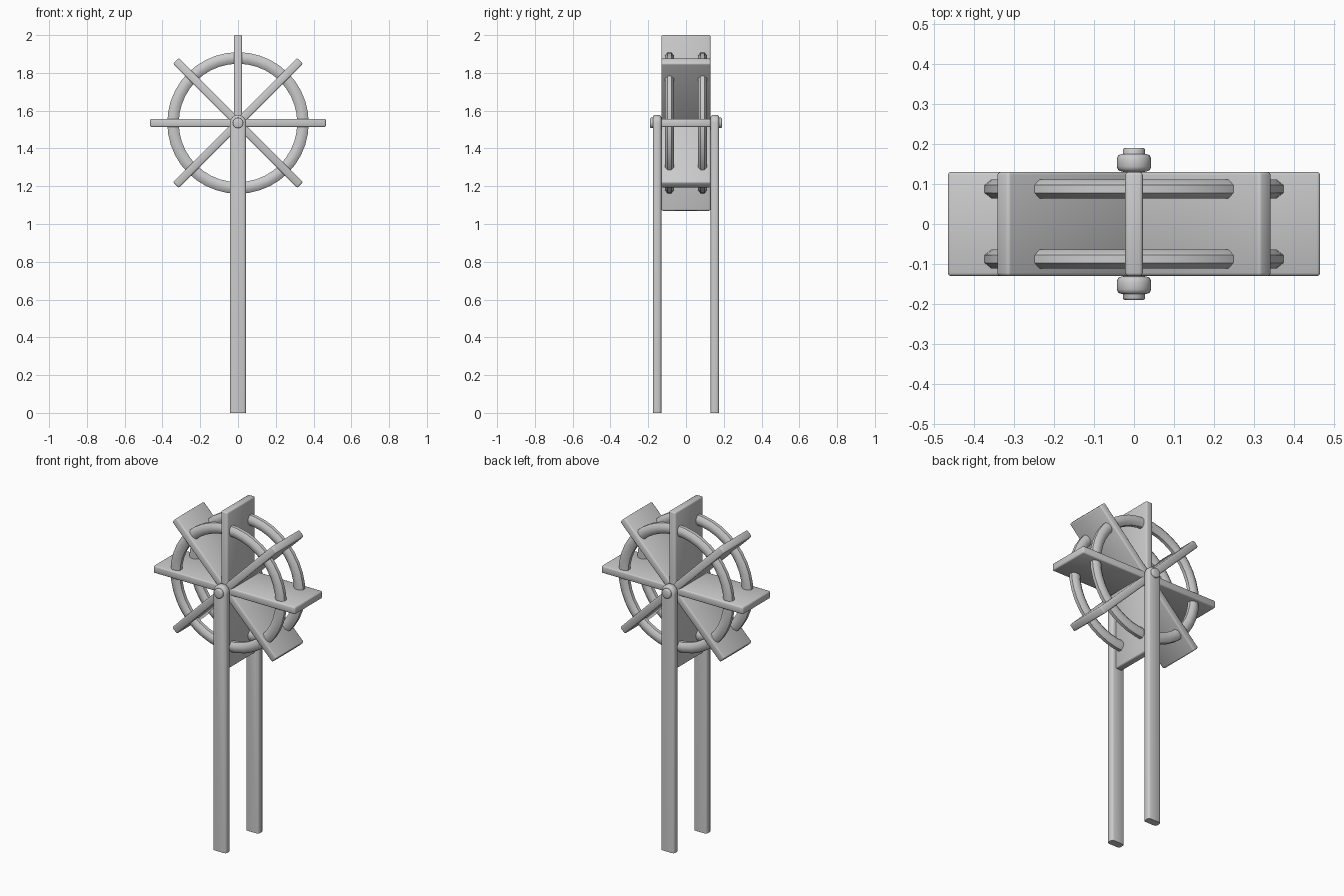
import bpy, bmesh
from math import pi, cos, sin, radians
from mathutils import Matrix, Vector

if "Cube" in bpy.data.objects:
    bpy.data.objects.remove(bpy.data.objects["Cube"])

HUB = 1.535          # wheel centre height
R = 0.465            # blade length from the hub


def finish(name, bm):
    bmesh.ops.recalc_face_normals(bm, faces=bm.faces)
    me = bpy.data.meshes.new(name)
    bm.to_mesh(me)
    bm.free()
    ob = bpy.data.objects.new(name, me)
    bpy.context.collection.objects.link(ob)
    bpy.ops.object.select_all(action='DESELECT')
    bpy.context.view_layer.objects.active = ob
    ob.select_set(True)
    bpy.ops.object.shade_smooth_by_angle(angle=radians(50))
    return ob


def bevel(bm, edges, width, segments=2):
    bmesh.ops.bevel(bm, geom=edges, offset=width, segments=segments,
                    profile=0.5, affect='EDGES')


# paddle plates, each crossing the hub
for i in range(4):
    bm = bmesh.new()
    bmesh.ops.create_cube(bm, size=1, matrix=Matrix.Diagonal((2 * R, 0.26, 0.044, 1)))
    bevel(bm, bm.edges[:], 0.008)
    bm.transform(Matrix.Translation((0, 0, HUB)) @ Matrix.Rotation(i * pi / 4, 4, 'Y'))
    finish(f"paddle_plate_{i + 1}", bm)

# two wheel rings with eight-sided section
SEG, SIDES = 40, 8
for name, y0 in (("front_ring", -0.0875), ("back_ring", 0.0875)):
    bm = bmesh.new()
    loops = []
    for i in range(SEG):
        a = 2 * pi * i / SEG
        loop = []
        for j in range(SIDES):
            b = 2 * pi * (j + 0.5) / SIDES
            r = 0.344 + 0.033 * cos(b)
            loop.append(bm.verts.new((r * cos(a), y0 + 0.026 * sin(b), HUB + r * sin(a))))
        loops.append(loop)
    for i in range(SEG):
        p, q = loops[i], loops[(i + 1) % SEG]
        for j in range(SIDES):
            k = (j + 1) % SIDES
            bm.faces.new((p[j], p[k], q[k], q[j]))
    finish(name, bm)

# axle
bm = bmesh.new()
bmesh.ops.create_cone(bm, cap_ends=True, segments=20, radius1=0.028, radius2=0.028, depth=0.38,
                      matrix=Matrix.Translation((0, 0, HUB)) @ Matrix.Rotation(pi / 2, 4, 'X'))
bevel(bm, [e for e in bm.edges if abs(e.verts[0].co.y - e.verts[1].co.y) < 0.01], 0.006)
finish("axle", bm)

# two round-topped posts
W = 0.043
for name, y0, y1 in (("front_post", -0.175, -0.131), ("back_post", 0.131, 0.175)):
    bm = bmesh.new()
    outline = [(-W, 0), (W, 0)]
    outline += [(W * cos(pi * t / 12), HUB + W * sin(pi * t / 12)) for t in range(13)]
    face = bm.faces.new([bm.verts.new((x, y0, z)) for x, z in outline])
    ext = bmesh.ops.extrude_face_region(bm, geom=[face])
    bmesh.ops.translate(bm, vec=Vector((0, y1 - y0, 0)),
                        verts=[v for v in ext["geom"] if isinstance(v, bmesh.types.BMVert)])
    rim = [e for e in bm.edges if abs(e.verts[0].co.y - e.verts[1].co.y) < 0.001
           and max(v.co.z for v in e.verts) > 0.001]
    bevel(bm, rim, 0.012)
    finish(name, bm)
